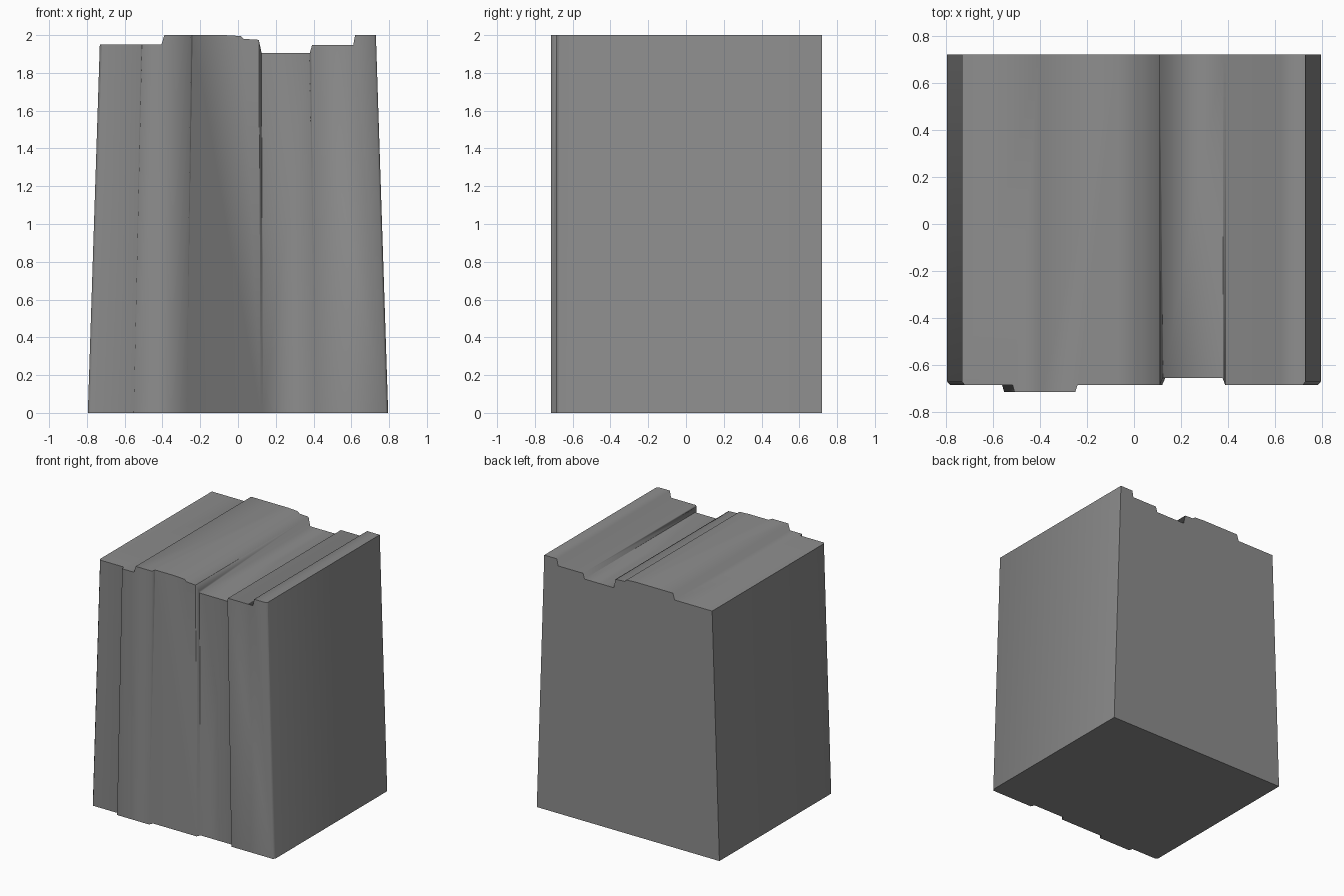
import bpy
import bmesh
import math

cube = bpy.data.objects.get("Cube")
if cube:
    bpy.data.objects.remove(cube, do_unlink=True)


def material(name, value):
    mat = bpy.data.materials.new(name)
    mat.use_nodes = True
    colour = (value, value, value, 1)
    mat.diffuse_color = colour
    mat.node_tree.nodes["Principled BSDF"].inputs["Base Color"].default_value = colour
    return mat


def prism(name, start, end):
    """Closed solid between two matching outlines."""
    bm = bmesh.new()
    a = [bm.verts.new(p) for p in start]
    b = [bm.verts.new(p) for p in end]
    bm.faces.new(a)
    bm.faces.new(b)
    for i in range(len(a)):
        j = (i + 1) % len(a)
        bm.faces.new((a[i], a[j], b[j], b[i]))
    bmesh.ops.recalc_face_normals(bm, faces=bm.faces)
    mesh = bpy.data.meshes.new(name)
    bm.to_mesh(mesh)
    bm.free()
    obj = bpy.data.objects.new(name, mesh)
    bpy.context.collection.objects.link(obj)
    return obj


# Block: plan outline with a front rib and a front channel, tapering upward
HALF_TOP, HALF_BASE, TALL = 0.73, 0.795, 2.2
plan = [(-0.73, 0.72), (-0.73, -0.67), (-0.718, -0.685),
        (-0.515, -0.685), (-0.507, -0.715), (-0.25, -0.715), (-0.24, -0.685),
        (0.11, -0.685), (0.122, -0.655), (0.375, -0.655), (0.387, -0.685),
        (0.718, -0.685), (0.73, -0.67), (0.73, 0.72)]


def plan_at(z):
    half = HALF_BASE + (HALF_TOP - HALF_BASE) * z / 2
    return [(x * half / HALF_TOP, y, z) for x, y in plan]


block = prism("ribbed_block", plan_at(0), plan_at(TALL))
block.data.materials.append(material("stone grey", 0.27))

# Stepped top: profile running front to back
top = [(-1, -0.5), (-1, 1.95), (-0.405, 1.95), (-0.39, 2.0), (-0.07, 2.0),
       (0.015, 1.995), (0.03, 1.98), (0.11, 1.975), (0.125, 1.905),
       (0.38, 1.905), (0.392, 1.947), (0.61, 1.947), (0.62, 2.0),
       (1, 2.0), (1, -0.5)]
trim = prism("top_trim_helper", [(x, -1, z) for x, z in top],
             [(x, 1, z) for x, z in top])
trim.hide_render = True

mod = block.modifiers.new("stepped top", "BOOLEAN")
mod.operation = "INTERSECT"
mod.solver = "EXACT"
mod.object = trim
bpy.context.view_layer.objects.active = block
for obj in bpy.context.selected_objects:
    obj.select_set(False)
block.select_set(True)
bpy.ops.object.modifier_apply(modifier=mod.name)
bpy.data.objects.remove(trim, do_unlink=True)

# Soft shading over the steps, sharp outer edges
bpy.ops.object.shade_smooth_by_angle(angle=math.radians(82))
